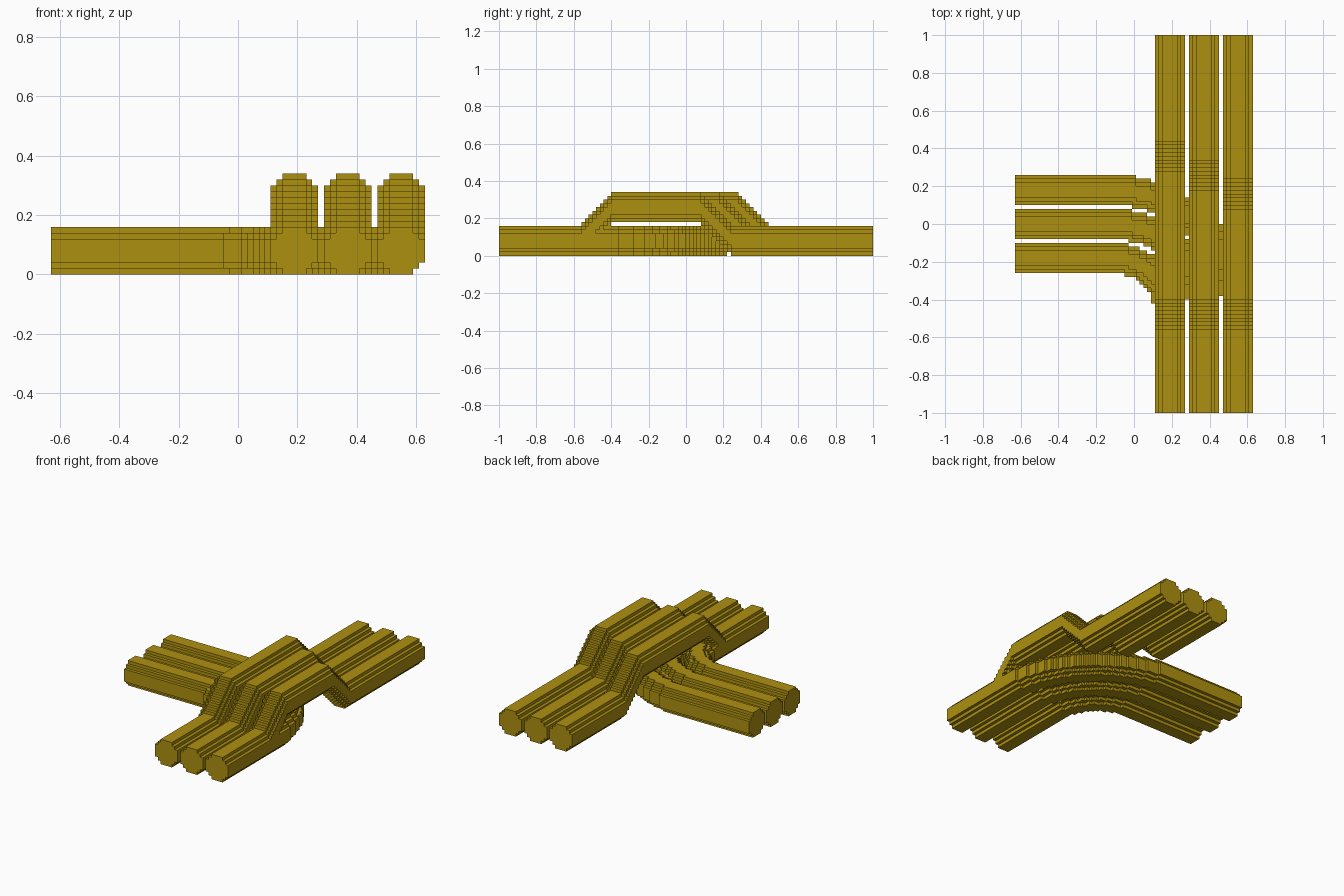
import bpy, bmesh
from math import hypot
from mathutils import Vector

if "Cube" in bpy.data.objects:
    bpy.data.objects.remove(bpy.data.objects["Cube"])

UNIT = 0.02                              # edge of one block
ORIGIN = Vector((-0.63, -1, 0))
HALF_WIDTHS = (2, 3, 4, 4, 4, 4, 3, 2)   # stepped round section, bottom to top

gold = bpy.data.materials.new("dark gold")
gold.use_nodes = True
colour = (0.42, 0.28, 0.005, 1)
gold.diffuse_color = colour
gold.node_tree.nodes["Principled BSDF"].inputs["Base Color"].default_value = colour


def block_object(name, cells):
    """Skin a set of grid blocks and merge the flat faces."""
    bm = bmesh.new()
    corners = {}

    def corner(p):
        if p not in corners:
            corners[p] = bm.verts.new(ORIGIN + Vector(p) * UNIT)
        return corners[p]

    for cell in cells:
        for axis in range(3):
            u, v = (axis + 1) % 3, (axis + 2) % 3
            for side in (0, 1):
                neighbour = list(cell)
                neighbour[axis] += 2 * side - 1
                if tuple(neighbour) in cells:
                    continue
                ring = []
                for a, b in ((0, 0), (1, 0), (1, 1), (0, 1)):
                    p = list(cell)
                    p[axis] += side
                    p[u] += a
                    p[v] += b
                    ring.append(corner(tuple(p)))
                bm.faces.new(ring if side else ring[::-1])
    bmesh.ops.dissolve_limit(bm, angle_limit=0.01, verts=bm.verts, edges=bm.edges)
    mesh = bpy.data.meshes.new(name)
    bm.to_mesh(mesh)
    bm.free()
    mesh.materials.append(gold)
    bpy.context.collection.objects.link(bpy.data.objects.new(name, mesh))


def bridge_cells(n):
    """Straight pipe that steps up over the branches and down again."""
    mid = 41 + 9 * n
    cells = set()
    for j in range(100):
        lift = max(0, min(9, j - 21, 72 - 5 * n - j))
        for k, half in enumerate(HALF_WIDTHS):
            cells.update((i, j, k + lift) for i in range(mid - half, mid + half))
    return cells


def branch_cells(n):
    """Ground pipe from the side, turning a quarter circle to the front."""
    bend, radius = 26, 15 + 9 * n
    cells = set()
    for i in range(64):
        for j in range(22, 64):
            dx, dy = i + 0.5 - bend, j + 0.5 - bend
            if dx < 0 and dy < 0:
                continue
            reach = dy if dx < 0 else dx if dy < 0 else hypot(dx, dy)
            cells.update((i, j, k) for k, half in enumerate(HALF_WIDTHS)
                         if abs(reach - radius) < half)
    return cells


for n, place in enumerate(("inner", "middle", "outer")):
    block_object(place + "_bridge_pipe", bridge_cells(n))
    block_object(place + "_branch_pipe", branch_cells(n))
